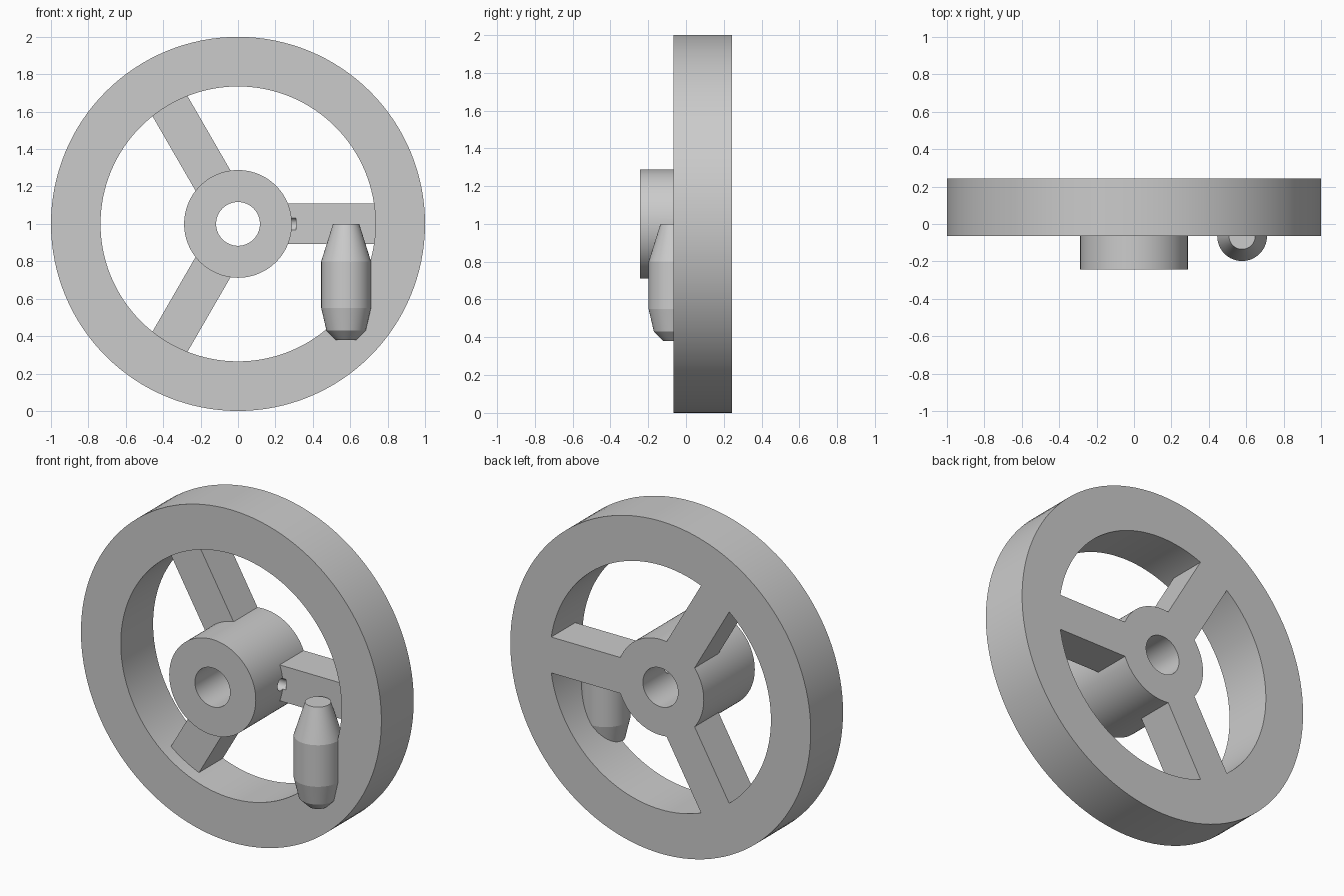
import bpy, bmesh
from math import pi, cos, sin, asin, radians
from mathutils import Vector, Matrix

if "Cube" in bpy.data.objects:
    bpy.data.objects.remove(bpy.data.objects["Cube"])

CENTRE = Vector((0, 0, 1))
BACK, HUB_FRONT, RIM_FRONT, SPOKE_FRONT = 0.2425, -0.2425, -0.065, 0.015
RIM_OUT, RIM_IN, HUB_R, BORE_R = 1.0, 0.735, 0.288, 0.117
SPOKE_HALF = 0.108


def finish(name, bm):
    bmesh.ops.recalc_face_normals(bm, faces=bm.faces)
    mesh = bpy.data.meshes.new(name)
    bm.to_mesh(mesh)
    bm.free()
    obj = bpy.data.objects.new(name, mesh)
    bpy.context.collection.objects.link(obj)
    return obj


def smooth(obj):
    bpy.ops.object.select_all(action='DESELECT')
    obj.select_set(True)
    bpy.context.view_layer.objects.active = obj
    bpy.ops.object.shade_smooth_by_angle(angle=radians(12))


def lathe(name, points, centre, axis, steps, closed):
    """Revolve (radius, height) points round an axis through centre."""
    bm = bmesh.new()
    verts = [bm.verts.new(centre + Vector((r, 0, 0)) + axis * h) for r, h in points]
    edges = [bm.edges.new(pair) for pair in zip(verts, verts[1:])]
    if closed:
        edges.append(bm.edges.new((verts[-1], verts[0])))
    bmesh.ops.spin(bm, geom=verts + edges, cent=centre, axis=axis,
                   angle=2 * pi, steps=steps)
    bmesh.ops.remove_doubles(bm, verts=bm.verts, dist=1e-4)
    return finish(name, bm)


def ring(name, inner, outer, front, back):
    points = [(inner, front), (outer, front), (outer, back), (inner, back)]
    return lathe(name, points, CENTRE, Vector((0, 1, 0)), 128, True)


def spoke(name, angle):
    """Bar whose ends follow the hub and the rim."""
    outline = []
    for radius, sign in ((HUB_R - 0.001, 1), (RIM_IN + 0.001, -1)):
        half = asin(SPOKE_HALF / radius)
        for i in range(9):
            a = sign * half * (1 - i / 4)
            outline.append((radius * cos(a), radius * sin(a)))
    bm = bmesh.new()
    face = bm.faces.new([bm.verts.new((x, SPOKE_FRONT, z)) for x, z in outline])
    new = bmesh.ops.extrude_face_region(bm, geom=[face], use_keep_orig=True)
    bmesh.ops.translate(bm, vec=(0, BACK - SPOKE_FRONT, 0),
                        verts=[v for v in new['geom'] if isinstance(v, bmesh.types.BMVert)])
    bm.transform(Matrix.Translation(CENTRE) @ Matrix.Rotation(angle, 4, 'Y'))
    return finish(name, bm)


def cut(obj, cutter):
    mod = obj.modifiers.new("screw_hole", 'BOOLEAN')
    mod.operation, mod.solver, mod.object = 'DIFFERENCE', 'EXACT', cutter
    bpy.context.view_layer.objects.active = obj
    bpy.ops.object.modifier_apply(modifier=mod.name)


# Wheel: rim, hub with bore, three spokes
rim = ring("rim", RIM_IN, RIM_OUT, RIM_FRONT, BACK)
hub = ring("hub", BORE_R, HUB_R, HUB_FRONT, BACK)
spokes = [spoke(f"spoke_{i + 1}", i * 2 * pi / 3) for i in range(3)]

# Set-screw hole through the hub wall, nicking the first spoke
bm = bmesh.new()
bmesh.ops.create_cone(bm, cap_ends=True, segments=32, radius1=0.035, radius2=0.035, depth=0.26,
                      matrix=Matrix.Translation((0.18, 0, 1)) @ Matrix.Rotation(pi / 2, 4, 'Y'))
cutter = finish("screw_hole_cutter", bm)
cutter.hide_render = True
cut(hub, cutter)
cut(spokes[0], cutter)
bpy.data.objects.remove(cutter)

# Tapered handle, half sunk into the rim front
handle = lathe("handle",
               [(0, 1.0), (0.07, 1.0), (0.133, 0.80), (0.133, 0.55),
                (0.105, 0.43), (0.055, 0.38), (0, 0.38)],
               Vector((0.578, -0.065, 0)), Vector((0, 0, 1)), 64, False)

for part in (rim, hub, handle):
    smooth(part)
